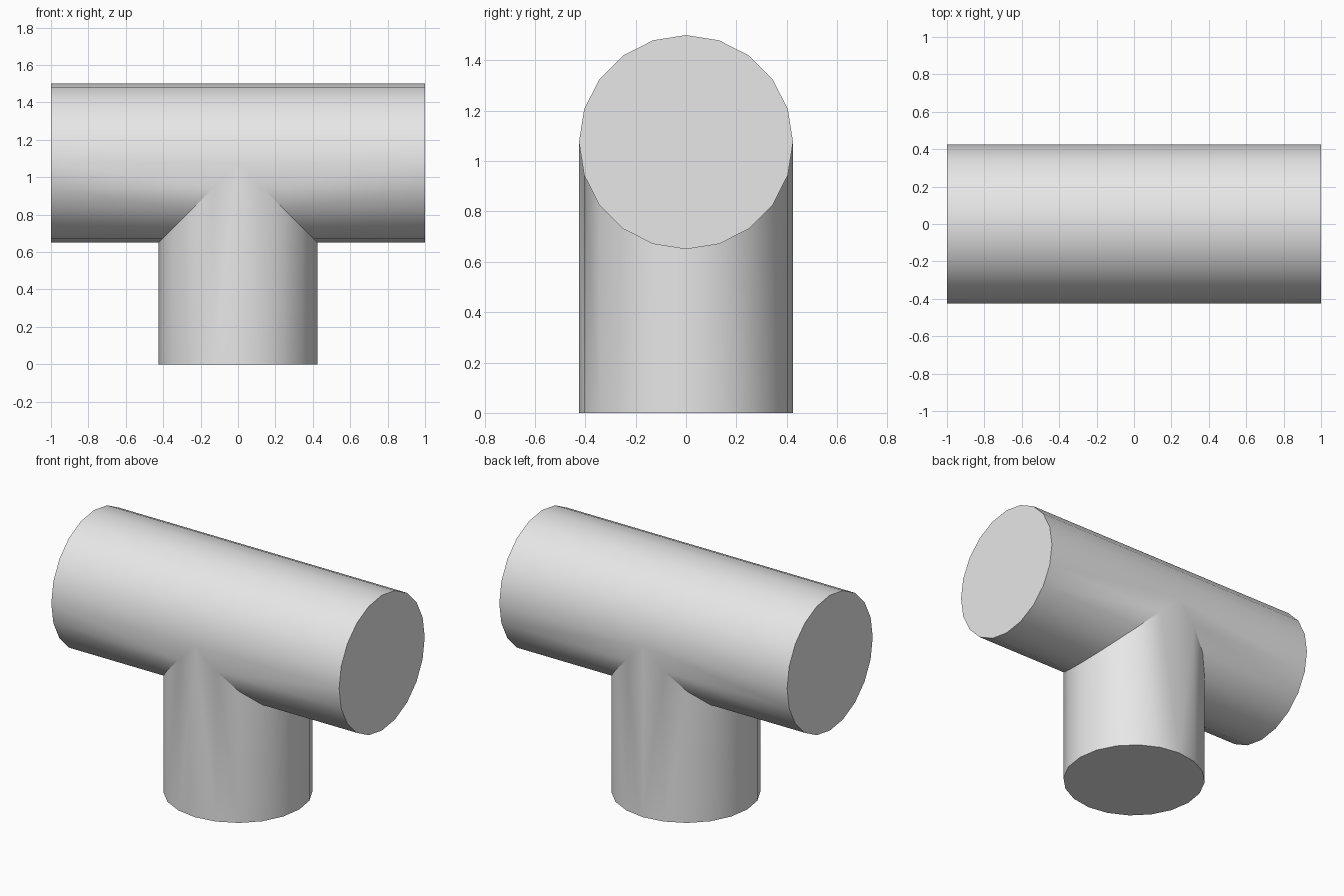
import bpy
import bmesh
from math import sin, cos, tau

cube = bpy.data.objects.get("Cube")
if cube:
    bpy.data.objects.remove(cube, do_unlink=True)

SIDES = 20
RADIUS = 0.425
AXIS_Z = 1.075
HALF_LENGTH = 1.0

bm = bmesh.new()


def face(points):
    bm.faces.new([bm.verts.new(p) for p in points])


# Cross-section of the horizontal pipe as (y, height above its axis)
section = [(RADIUS * cos(tau * k / SIDES), RADIUS * sin(tau * k / SIDES))
           for k in range(SIDES)]


def mitre(side, y, h):
    """Point on the seam: a 45 degree mitre below the axis, x = 0 above it."""
    return (side * max(0.0, -h), y, AXIS_Z + h)


for side in (-1, 1):
    # End cap of the horizontal pipe
    face([(side * HALF_LENGTH, y, AXIS_Z + h) for y, h in section])
    for k, (y0, h0) in enumerate(section):
        y1, h1 = section[(k + 1) % SIDES]
        # Arm of the horizontal pipe, from its end to the seam
        face([(side * HALF_LENGTH, y0, AXIS_Z + h0),
              (side * HALF_LENGTH, y1, AXIS_Z + h1),
              mitre(side, y1, h1), mitre(side, y0, h0)])
        # Upright branch, from the seam to the floor
        if k >= SIDES // 2:
            top0, top1 = mitre(side, y0, h0), mitre(side, y1, h1)
            face([top0, top1, (top1[0], y1, 0), (top0[0], y0, 0)])

# Bottom cap of the upright branch
face([(RADIUS * cos(tau * k / SIDES), RADIUS * sin(tau * k / SIDES), 0)
      for k in range(SIDES)])

# Weld everything into one closed shell
bmesh.ops.remove_doubles(bm, verts=bm.verts, dist=0.0001)
bmesh.ops.recalc_face_normals(bm, faces=bm.faces)

mesh = bpy.data.meshes.new("tee_pipe")
bm.to_mesh(mesh)
bm.free()
pipe = bpy.data.objects.new("tee_pipe", mesh)
bpy.context.collection.objects.link(pipe)

# Plain grey
grey = bpy.data.materials.new("light_grey")
grey.use_nodes = True
colour = (0.8, 0.8, 0.8, 1)
grey.diffuse_color = colour
grey.node_tree.nodes["Principled BSDF"].inputs["Base Color"].default_value = colour
mesh.materials.append(grey)

# Smooth walls, sharp caps and seam
bpy.ops.object.select_all(action='DESELECT')
pipe.select_set(True)
bpy.context.view_layer.objects.active = pipe
bpy.ops.object.shade_smooth_by_angle()
